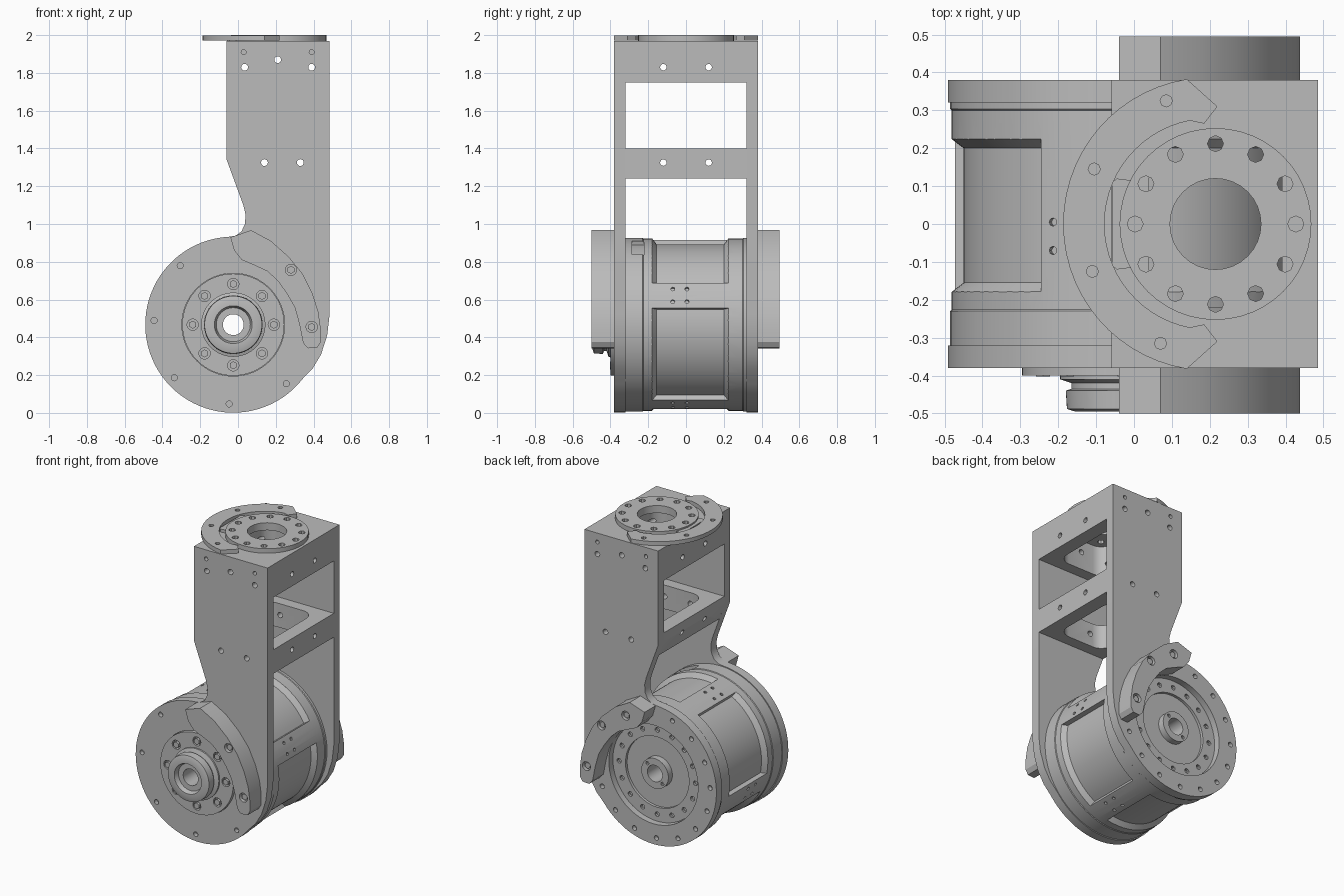
import bpy, bmesh
from math import radians, sin, cos
from mathutils import Vector, Matrix

cube = bpy.data.objects.get("Cube")
if cube:
    bpy.data.objects.remove(cube, do_unlink=True)

GREY = (0.5, 0.5, 0.5, 1)
metal = bpy.data.materials.new("machined grey metal")
metal.use_nodes = True
metal.diffuse_color = GREY
metal.node_tree.nodes["Principled BSDF"].inputs["Base Color"].default_value = GREY

CX, CZ, R = -0.025, 0.467, 0.466      # drum axis and radius
TX = 0.215                            # top flange centre
parts = []


def finish(name, bm):
    bmesh.ops.recalc_face_normals(bm, faces=bm.faces)
    mesh = bpy.data.meshes.new(name)
    bm.to_mesh(mesh)
    bm.free()
    mesh.materials.append(metal)
    obj = bpy.data.objects.new(name, mesh)
    bpy.context.scene.collection.objects.link(obj)
    parts.append(obj)
    return obj


def prism(bm, pts, lo, hi, axis):
    """Extrude an outline along y (points are x, z) or along z (points are x, y)."""
    place = (lambda a, b, t: (a, t, b)) if axis == "y" else (lambda a, b, t: (a, b, t))
    ends = [[bm.verts.new(place(a, b, t)) for a, b in pts] for t in (lo, hi)]
    for ring in ends:
        bm.faces.new(ring)
    for i in range(len(pts)):
        j = (i + 1) % len(pts)
        bm.faces.new((ends[0][i], ends[0][j], ends[1][j], ends[1][i]))


def rod(bm, centre, direction, r, length, seg=16):
    turn = Vector(direction).to_track_quat("Z", "Y").to_matrix().to_4x4()
    bmesh.ops.create_cone(bm, cap_ends=True, segments=seg, radius1=r, radius2=r,
                          depth=length, matrix=Matrix.Translation(centre) @ turn)


def arc(cx, cy, r, a0, a1, n):
    angles = [radians(a0 + (a1 - a0) * i / n) for i in range(n + 1)]
    return [(cx + r * cos(a), cy + r * sin(a)) for a in angles]


def polar(r, deg):
    return CX + r * cos(radians(deg)), CZ + r * sin(radians(deg))


def lathe(bm, profile, a0=0, a1=360, n=64):
    """Revolve a closed (radius, y) profile about the drum axis, fully or as a capped sector."""
    full = a1 - a0 == 360
    rings = []
    for i in range(n if full else n + 1):
        spots = [(polar(r, a0 + (a1 - a0) * i / n), y) for r, y in profile]
        rings.append([bm.verts.new((x, y, z)) for (x, z), y in spots])
    m = len(profile)
    for i in range(n):
        p, q = rings[i], rings[(i + 1) % len(rings)]
        for k in range(m):
            bm.faces.new((p[k], p[(k + 1) % m], q[(k + 1) % m], q[k]))
    if not full:
        bm.faces.new(rings[0])
        bm.faces.new(rings[-1])


def cut(obj, bm):
    cutter = finish("cutter", bm)
    parts.remove(cutter)
    cutter.hide_render = True
    mod = obj.modifiers.new("cut", "BOOLEAN")
    mod.operation, mod.solver, mod.object = "DIFFERENCE", "EXACT", cutter
    graph = bpy.context.evaluated_depsgraph_get()
    result = bpy.data.meshes.new_from_object(obj.evaluated_get(graph))
    obj.modifiers.clear()
    obj.data = result
    bpy.data.objects.remove(cutter, do_unlink=True)


# Side plates: straight arm, curved neck and round end
outline = [(0.485, 1.97), (-0.06, 1.97), (-0.06, 1.34), (0.028, 1.1), (0.04, 1.05),
           (0.037, 1.0), (0.018, 0.96), (-0.015, 0.937)]
outline += arc(CX, CZ, R, 93, 322, 52)
outline += [(0.395, 0.235), (0.44, 0.31), (0.472, 0.41), (0.485, 0.52)]
arm_holes = [(0.21, 1.87), (0.035, 1.83), (0.39, 1.83), (0.14, 1.325), (0.33, 1.325)]
for side, s, opening, count in (("front", -1, 0.272, 8), ("back", 1, 0.33, 16)):
    bm = bmesh.new()
    prism(bm, outline, s * 0.32, s * 0.38, "y")
    plate = finish(side + "_side_plate", bm)
    bm = bmesh.new()
    rod(bm, (CX, s * 0.35, CZ), (0, 1, 0), opening, 0.2, 64)
    for x, z in arm_holes:
        rod(bm, (x, s * 0.35, z), (0, 1, 0), 0.018, 0.2)
    for x in (0.03, 0.39):
        rod(bm, (x, s * 0.38, 1.91), (0, 1, 0), 0.013, 0.08)
    for i in range(count):
        x, z = polar(0.42, 360 * i / count - 3)
        rod(bm, (x, s * 0.38, z), (0, 1, 0), 0.016, 0.06)
    cut(plate, bm)

# Cross frames with a rounded opening; the upper one keeps a lid under the flange
hole = []
for cx, cy, a in ((0.31, 0.165, 0), (0.12, 0.165, 90), (0.12, -0.165, 180), (0.31, -0.165, 270)):
    hole += arc(cx, cy, 0.08, a, a + 90, 6)
upper = [(-0.06, 1.75), (0.485, 1.75), (0.485, 1.97), (-0.06, 1.97)]
middle = [(-0.023, 1.24), (0.485, 1.24), (0.485, 1.4), (-0.06, 1.4), (-0.06, 1.34)]
frames = []
for name, profile, top, hz in (("upper_frame", upper, 1.95, 1.83),
                               ("middle_frame", middle, 1.5, 1.325)):
    bm = bmesh.new()
    prism(bm, profile, -0.32, 0.32, "y")
    frame = finish(name, bm)
    frames.append(frame)
    bm = bmesh.new()
    prism(bm, hole, hz - 0.2, top, "z")
    cut(frame, bm)
    bm = bmesh.new()
    for y in (-0.12, 0.12):
        rod(bm, (0.2, y, hz), (1, 0, 0), 0.017, 1)
    cut(frame, bm)
    bm = bmesh.new()
    for x, z in arm_holes:
        rod(bm, (x, 0, z), (0, 1, 0), 0.018, 1)
    cut(frame, bm)

# Top flange ring; bore and bolt circle also pass through the lid below
bm = bmesh.new()
rod(bm, (TX, 0, 1.985), (0, 0, 1), 0.253, 0.03, 48)
flange = finish("top_flange", bm)
for obj in (flange, frames[0]):
    bm = bmesh.new()
    rod(bm, (TX, 0, 1.985), (0, 0, 1), 0.12, 0.2, 32)
    for x, y in arc(TX, 0, 0.212, 0, 330, 11):
        rod(bm, (x, y, 1.985), (0, 0, 1), 0.021, 0.09, 8)
    cut(obj, bm)

# Stop lug beside the flange
bm = bmesh.new()
prism(bm, [(-0.058, -0.11), (-0.045, -0.12), (-0.005, -0.115), (-0.03, -0.06), (-0.036, 0),
           (-0.03, 0.06), (-0.005, 0.115), (-0.045, 0.12), (-0.058, 0.11)], 1.965, 1.99, "z")
finish("flange_stop_lug", bm)

# Top stop bracket, a flat crescent
bm = bmesh.new()
crescent = arc(0.2, 0, 0.387, 99, 261, 28) + [(0.22, -0.31), (0.185, -0.265)]
crescent += arc(0.2, 0, 0.278, 259, 101, 28) + [(0.185, 0.265), (0.22, 0.31)]
prism(bm, crescent, 1.972, 1.999, "z")
stop = finish("top_stop_bracket", bm)
bm = bmesh.new()
for x, y in ((0.085, 0.325), (-0.105, 0.145), (-0.11, -0.125), (0.07, -0.315)):
    rod(bm, (x, y, 2), (0, 0, 1), 0.016, 0.04, 8)
cut(stop, bm)

# Curved stop brackets on both sides of the drum
hook = [(0.07, 0.967), (0.175, 0.91), (0.27, 0.825), (0.343, 0.735), (0.395, 0.63),
        (0.425, 0.535), (0.438, 0.444), (0.438, 0.375), (0.42, 0.345), (0.37, 0.342),
        (0.345, 0.37), (0.325, 0.47), (0.3, 0.56), (0.26, 0.63), (0.21, 0.7),
        (0.155, 0.75), (0.09, 0.78), (0.02, 0.81), (-0.02, 0.86), (-0.04, 0.93)]
for name, s, reach in (("front_stop_bracket", -1, 0.5), ("back_stop_bracket", 1, 0.495)):
    bm = bmesh.new()
    prism(bm, hook, s * 0.38, s * reach, "y")
    bracket = finish(name, bm)
    spots = [(0.28, 0.757), (0.39, 0.455)] + ([(0.1, 0.87)] if s > 0 else [])
    bm = bmesh.new()
    for x, z in spots:
        rod(bm, (x, s * reach, z), (0, 1, 0), 0.03, 0.05)
    cut(bracket, bm)
    bm = bmesh.new()
    for x, z in spots:
        rod(bm, (x, s * (reach - 0.02), z), (0, 1, 0), 0.021, 0.02, 6)
    finish(name + "_bolts", bm)

# Motor drum with front hub, through bore and stepped back face
bm = bmesh.new()
lathe(bm, [(0.055, -0.465), (0.09, -0.465), (0.1, -0.495), (0.13, -0.495), (0.152, -0.488),
           (0.155, -0.44), (0.14, -0.435), (0.14, -0.42), (0.17, -0.41), (0.17, -0.4),
           (0.27, -0.4), (0.27, -0.325), (0.46, -0.325), (0.46, -0.23), (0.456, -0.226),
           (0.456, 0.3), (0.46, 0.304), (0.46, 0.325), (0.328, 0.325), (0.328, 0.34),
           (0.235, 0.34), (0.235, 0.322), (0.1, 0.322), (0.1, 0.365), (0.055, 0.365)])
drum = finish("motor_drum", bm)
bm = bmesh.new()
for rib in (20, 110, 200, 290):
    # Sloped pocket after each rib, and four screw holes in the rib
    lathe(bm, [(0.425, -0.155), (0.425, 0.2), (0.5, 0.258), (0.5, -0.213)], rib + 9, rib + 81, 18)
    for da in (-4.5, 4.5):
        for y in (-0.07, 0.005):
            x, z = polar(0.46, rib + da)
            rod(bm, (x, y, z), (x - CX, 0, z - CZ), 0.011, 0.04, 8)
# Small cable notch beside the front plate
lathe(bm, [(0.44, -0.285), (0.44, -0.222), (0.5, -0.222), (0.5, -0.285)], 54, 74, 6)
for i in range(8):
    x, z = polar(0.215, 45 * i)
    rod(bm, (x, -0.4, z), (0, 1, 0), 0.03, 0.05)
for i in range(16):
    x, z = polar(0.282, 22.5 * i)
    rod(bm, (x, 0.34, z), (0, 1, 0), 0.016, 0.04, 10)
for a in (45, 225):
    x, z = polar(0.078, a)
    rod(bm, (x, 0.365, z), (0, 1, 0), 0.012, 0.03, 8)
cut(drum, bm)

# Hub flange bolts
bm = bmesh.new()
for i in range(8):
    x, z = polar(0.215, 45 * i)
    rod(bm, (x, -0.388, z), (0, 1, 0), 0.021, 0.03, 6)
finish("hub_bolts", bm)

# Smooth round walls, keep hard edges
bpy.ops.object.select_all(action="DESELECT")
for obj in parts:
    obj.select_set(True)
bpy.context.view_layer.objects.active = drum
bpy.ops.object.shade_smooth_by_angle(angle=radians(30))
